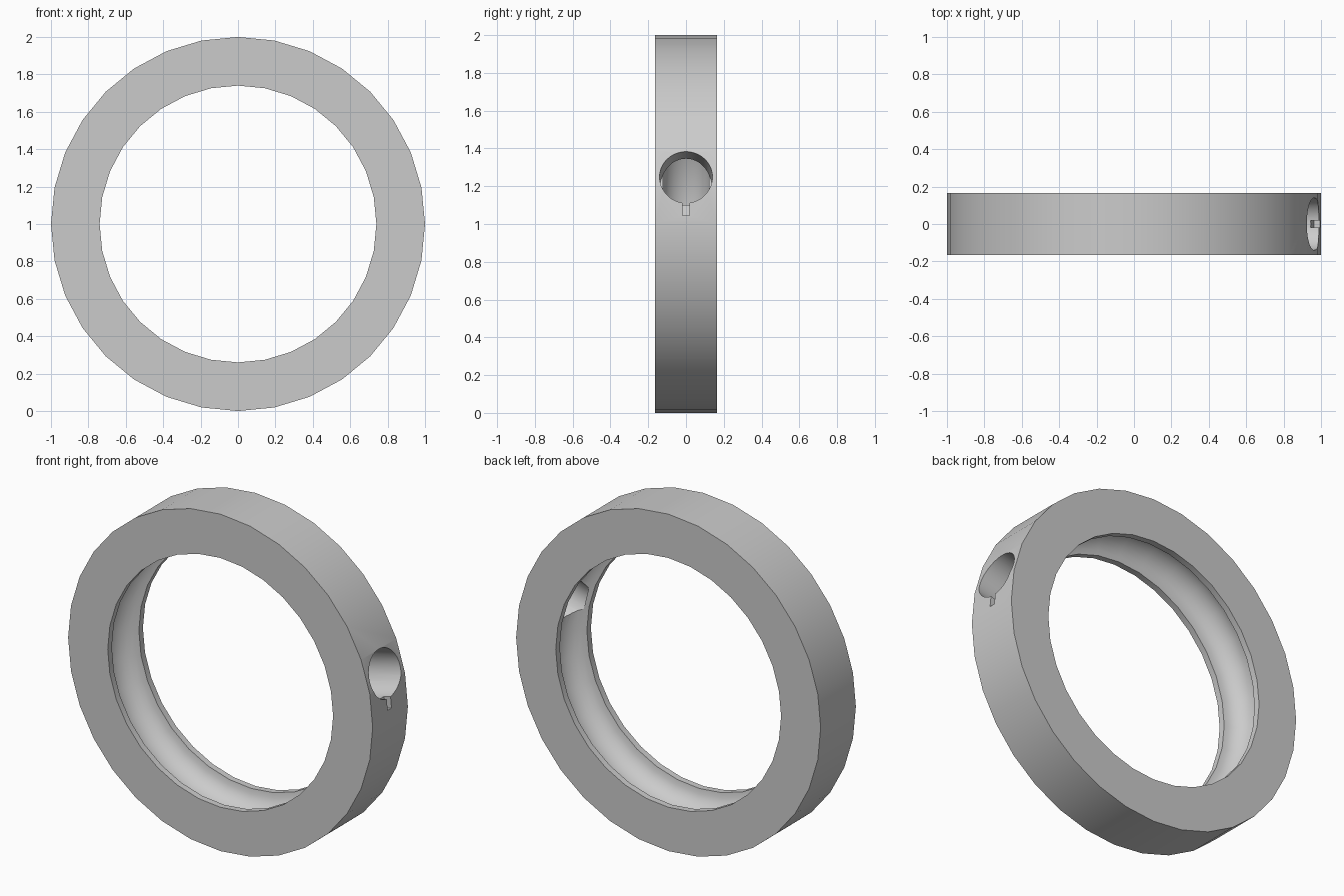
import bpy, bmesh, math
from mathutils import Matrix, Vector

cube = bpy.data.objects.get("Cube")
if cube:
    bpy.data.objects.remove(cube, do_unlink=True)

OUTER, INNER, HALF = 1.0, 0.74, 0.165   # ring radii and half width
GROOVE_HALF, GROOVE_DEPTH = 0.127, 0.115
HOLE_R, HOLE_TILT = 0.14, math.asin(0.25)
CENTRE = Vector((0, 0, OUTER))

steel = bpy.data.materials.new("grey_steel")
steel.use_nodes = True
steel.diffuse_color = (0.6, 0.6, 0.6, 1)
steel.node_tree.nodes["Principled BSDF"].inputs["Base Color"].default_value = (0.6, 0.6, 0.6, 1)


def add_object(name, bm):
    bmesh.ops.recalc_face_normals(bm, faces=bm.faces)
    mesh = bpy.data.meshes.new(name)
    bm.to_mesh(mesh)
    bm.free()
    mesh.materials.append(steel)
    obj = bpy.data.objects.new(name, mesh)
    bpy.context.collection.objects.link(obj)
    return obj


# Ring: cross-section with a rounded groove on the inside, spun about y
groove = [(INNER + GROOVE_DEPTH * math.sin(math.pi * i / 12),
           -GROOVE_HALF * math.cos(math.pi * i / 12)) for i in range(13)]
profile = [(OUTER, HALF), (OUTER, -HALF), (INNER, -HALF)] + groove + [(INNER, HALF)]
bm = bmesh.new()
verts = [bm.verts.new((r, y, 0)) for r, y in profile]
edges = [bm.edges.new((v, verts[(i + 1) % len(verts)])) for i, v in enumerate(verts)]
bmesh.ops.spin(bm, geom=verts + edges, cent=(0, 0, 0), axis=(0, 1, 0),
               angle=math.tau, steps=32, use_merge=True)
bmesh.ops.remove_doubles(bm, verts=bm.verts, dist=0.0005)
bmesh.ops.translate(bm, verts=bm.verts, vec=CENTRE)
ring = add_object("bearing_ring", bm)

# Cutters: radial filling hole and the small key slot below it
tilt = Matrix.Translation(CENTRE) @ Matrix.Rotation(-HOLE_TILT, 4, 'Y')

bm = bmesh.new()
bmesh.ops.create_cone(bm, cap_ends=True, segments=48, radius1=HOLE_R, radius2=HOLE_R, depth=0.4,
                      matrix=tilt @ Matrix.Translation((0.965, 0, 0)) @ Matrix.Rotation(math.pi / 2, 4, 'Y'))
hole = add_object("hole_cutter", bm)

bm = bmesh.new()
bmesh.ops.create_cube(bm, size=1, matrix=tilt @ Matrix.Translation((1.0, 0, -0.15))
                      @ Matrix.Diagonal((0.12, 0.036, 0.11, 1)))
slot = add_object("slot_cutter", bm)

bpy.context.view_layer.objects.active = ring
for cutter in (hole, slot):
    cutter.hide_render = True
    mod = ring.modifiers.new("cut", 'BOOLEAN')
    mod.operation = 'DIFFERENCE'
    mod.solver = 'EXACT'
    mod.object = cutter
    bpy.ops.object.modifier_apply(modifier=mod.name)
    bpy.data.objects.remove(cutter, do_unlink=True)

# Smooth curved walls, crisp rims
bpy.ops.object.select_all(action='DESELECT')
ring.select_set(True)
bpy.ops.object.shade_smooth_by_angle(angle=math.radians(30))
